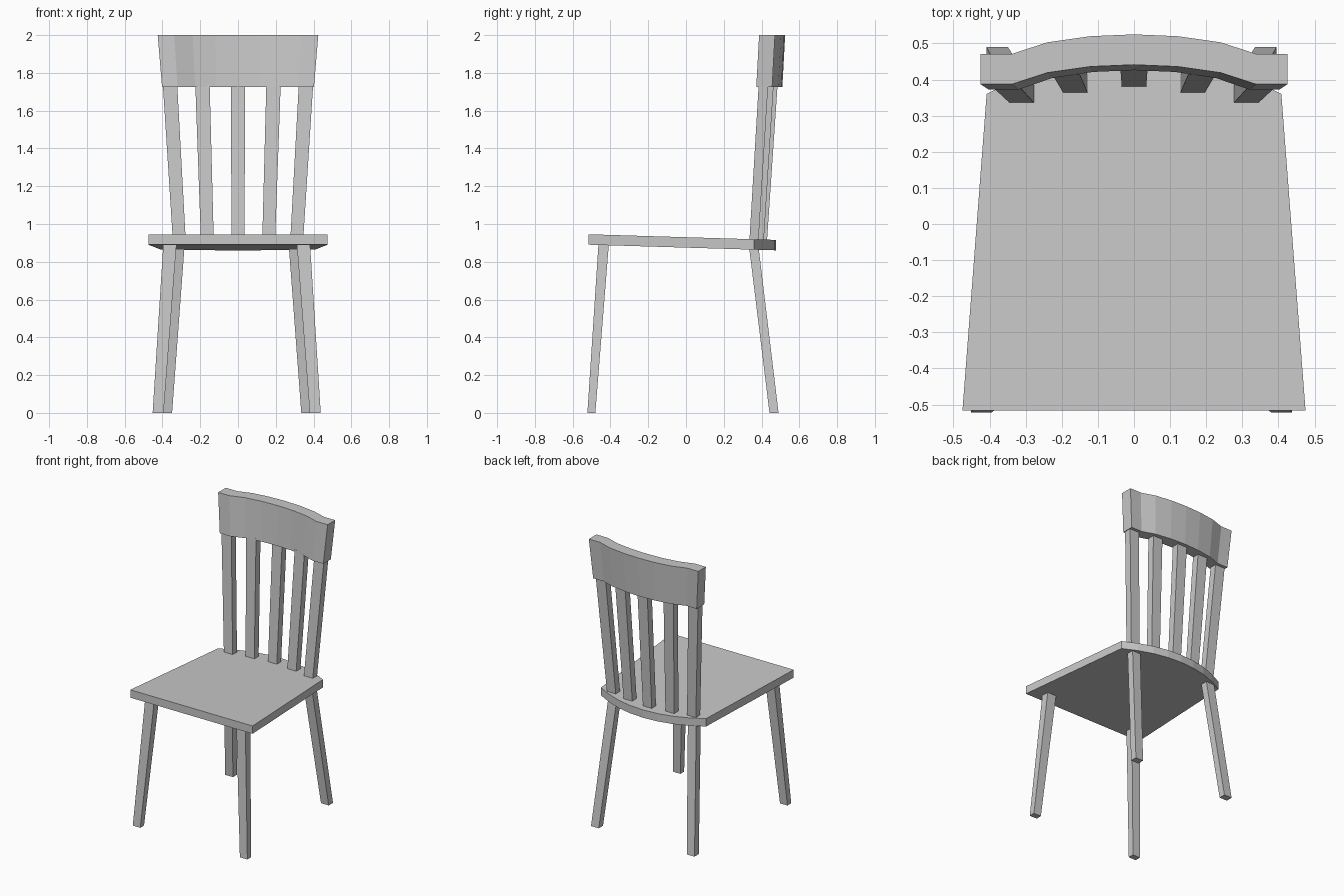
import bpy
import bmesh

cube = bpy.data.objects.get("Cube")
if cube:
    bpy.data.objects.remove(cube, do_unlink=True)

grey = bpy.data.materials.new("plain_grey")
grey.use_nodes = True
colour = (0.58, 0.58, 0.58, 1)
grey.diffuse_color = colour
grey.node_tree.nodes["Principled BSDF"].inputs["Base Color"].default_value = colour


def loft(name, lower, upper):
    """Closed solid between two matching rings of points."""
    bm = bmesh.new()
    low = [bm.verts.new(p) for p in lower]
    top = [bm.verts.new(p) for p in upper]
    bm.faces.new(low[::-1])
    bm.faces.new(top)
    n = len(low)
    for i in range(n):
        j = (i + 1) % n
        bm.faces.new((low[i], low[j], top[j], top[i]))
    bmesh.ops.recalc_face_normals(bm, faces=bm.faces)
    mesh = bpy.data.meshes.new(name)
    bm.to_mesh(mesh)
    bm.free()
    mesh.materials.append(grey)
    obj = bpy.data.objects.new(name, mesh)
    bpy.context.collection.objects.link(obj)
    return obj


def rect(x0, x1, y0, y1, z):
    return [(x0, y0, z), (x1, y0, z), (x1, y1, z), (x0, y1, z)]


def mirrored(half):
    """Extend a run of (x, y) points from x > 0 to the centre across x = 0."""
    return half + [(-x, y) for x, y in reversed(half) if x > 0]


# Seat: tapered board with a bowed back edge, sloping down to the rear
back_edge = mirrored([(0.408, 0.36), (0.31, 0.41), (0.21, 0.447), (0.105, 0.469), (0, 0.476)])
seat_outline = [(-0.475, -0.517), (0.475, -0.517)] + back_edge


def seat_ring(z_mid):
    return [(x, y, z_mid - 0.03 * y) for x, y in seat_outline]


loft("seat", seat_ring(0.875), seat_ring(0.93))

# Legs: splayed outwards, slightly off centre
OFF = -0.007
for side, label in ((1, "left"), (-1, "right")):
    def leg(name, foot, head):
        rings = []
        for x0, x1, y0, y1, z in (foot, head):
            a, b = sorted((side * x0 + OFF, side * x1 + OFF))
            rings.append(rect(a, b, y0, y1, z))
        loft(f"{name}_{label}", *rings)

    leg("front_leg", (0.387, 0.445, -0.522, -0.48, 0), (0.318, 0.388, -0.463, -0.408, 0.9))
    leg("back_leg", (0.342, 0.402, 0.442, 0.49, 0), (0.277, 0.342, 0.335, 0.385, 0.87))

# Back slats: fanned out and leaning back
slats = [("outer", 0.31, 0.36, 0.335, 0.385),
         ("inner", 0.162, 0.188, 0.363, 0.414),
         ("centre", 0, 0, 0.38, 0.435)]
for name, x_low, x_top, y_low, y_top in slats:
    for side, label in ((1, "left"), (-1, "right")):
        if name == "centre" and side < 0:
            continue
        a, b = side * x_low, side * x_top
        loft(f"{name}_slat_{label}" if x_low else "centre_slat",
             rect(a - 0.034, a + 0.034, y_low, y_low + 0.048, 0.9),
             rect(b - 0.038, b + 0.038, y_top, y_top + 0.05, 1.74))

# Crest rail: bowed board with straight ends, wider at the top
bow = mirrored([(0.425, 0.387), (0.338, 0.387), (0.24, 0.419), (0.12, 0.436), (0, 0.441)])
rail_outline = bow + [(x, y + 0.084) for x, y in reversed(bow)]
loft("crest_rail",
     [(x * 0.946, y - 0.015, 1.725) for x, y in rail_outline],
     [(x, y, 2.0) for x, y in rail_outline])
